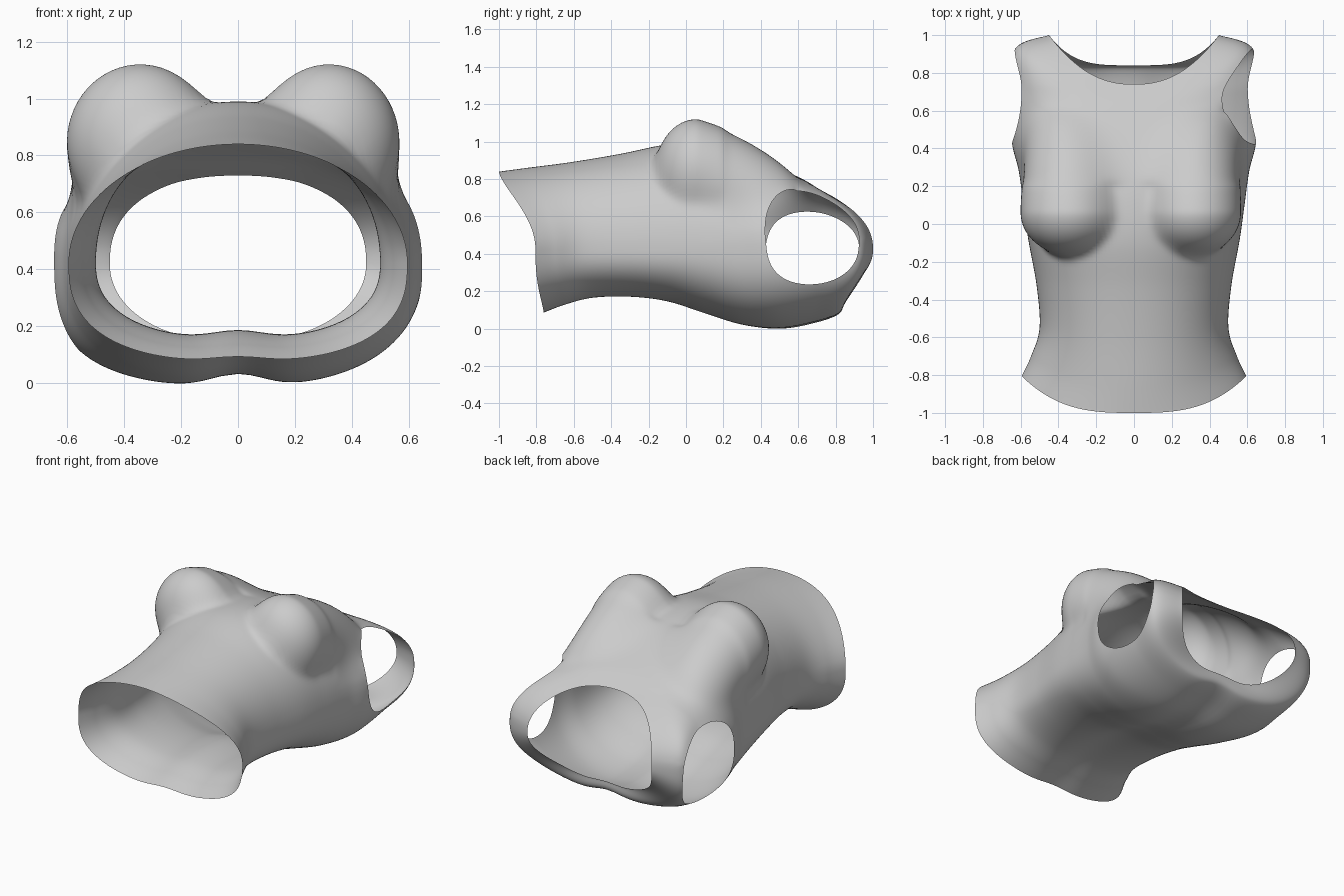
import bpy, bmesh, math

if "Cube" in bpy.data.objects:
    bpy.data.objects.remove(bpy.data.objects["Cube"])

# Body sections from hem to neckline:
# y front, y side, y back, z front, z back, half width, front and back squareness
SECTIONS = [
    (-1.00, -.805, -.76, .852, .09, .595, 2.0, 2.6),
    (-.85, -.70, -.65, .872, .13, .545, 2.0, 2.5),
    (-.62, -.55, -.50, .902, .165, .500, 2.1, 2.4),
    (-.35, -.33, -.30, .947, .17, .515, 2.1, 2.4),
    (-.10, -.08, -.10, .997, .145, .560, 2.1, 2.4),
    (.10, .10, .10, .995, .08, .585, 2.1, 2.4),
    (.30, .28, .30, .952, .02, .610, 2.2, 2.5),
    (.50, .45, .50, .87, .003, .648, 2.4, 2.6),
    (.63, .72, .68, .81, .035, .645, 2.6, 2.7),
    (.70, .93, .82, .765, .085, .628, 2.5, 2.5),
    (.74, 1.00, .84, .742, .155, .450, 2.3, 2.1),
]
MID = .435
LAST = len(SECTIONS) - 1
STEPS, AROUND = 14, 180


def section(u):
    """Catmull-Rom blend of the section table."""
    i = min(int(u), LAST - 1)
    t = u - i
    a, b, c, d = (SECTIONS[max(0, min(LAST, k))] for k in range(i - 1, i + 3))
    return [.5 * (2 * q + (r - p) * t + (2 * p - 5 * q + 4 * r - s) * t * t
                  + (3 * q - p - 3 * r + s) * t ** 3)
            for p, q, r, s in zip(a, b, c, d)]


def bust_radius(y, dx, dz):
    """Distance from the body axis to the bust form, and the blend width."""
    t = (y - .06) / (.54 if y > .06 else .225)
    up = min(max(t, 0), 1.2)
    cx, rx = (.318, .25) if dx > 0 else (.342, .26)
    dx = abs(dx)
    cz, rz = .86 - MID - .15 * up, .275
    a = (dx / rx) ** 2 + (dz / rz) ** 2
    b = dx * cx / rx ** 2 + dz * cz / rz ** 2
    c = (cx / rx) ** 2 + (cz / rz) ** 2 - 1 + t * t
    disc = b * b - a * c
    root = math.copysign(math.sqrt(abs(disc)), disc)
    return (b + root) / a, .11 + .12 * up


def surface(u, th):
    yf, ys, yb, zf, zb, w, nf, nb = section(u)
    c, s = math.cos(th), math.sin(th)
    # the back is fuller at the left shoulder than the right
    nb += (-.3 if c > 0 else .5) * math.exp(-((u - 8) / 1.2) ** 2)
    n = nf if s > 0 else nb
    x = math.copysign(w * abs(c) ** (2 / n), c)
    h = abs(s) ** (2 / n)
    if s > 0:
        z = (zf - MID) * h
        y = yf + (ys - yf) * abs(c) ** (3 - min(u / 2, 1))
        r = math.hypot(x, z)
        e, k = bust_radius(y, x / r, z / r)
        blend = max(k - abs(r - e), 0) / k
        f = max(r, e) + blend * blend * k / 4 * min(1, h * 1.5)
        x, z = x * f / r, z * f / r
    else:
        z = (zb - MID) * h
        y = yb + (ys - yb) * abs(c) ** (3.5 if u > 8 else 3 + .5 * u / 8)
        groove = .015 + .03 * math.exp(-((u - 6) / 3.5) ** 2)
        z += groove * math.exp(-(x / .13) ** 2) * h      # spine groove
    return x, y, z + MID


def armhole(u, th):
    """Which armhole a point is nearest to, and its relative distance."""
    right = math.cos(th) > 0
    ang = math.atan2(math.sin(th), abs(math.cos(th)))
    centre, half = (math.radians(13), math.radians(36)) if right \
        else (math.radians(-8), math.radians(34))
    a, b = (u - 7.93) / 1.07, (ang - centre) / half
    d = (abs(a) ** 2.2 + abs(b) ** 2.2) ** (1 / 2.2)
    return d, a, b, centre, half, right


# Garment shell swept from hem to neckline
bm = bmesh.new()
rows, params = [], {}
for i in range(LAST * STEPS + 1):
    row = []
    for j in range(AROUND):
        u, th = i / STEPS, 2 * math.pi * j / AROUND
        v = bm.verts.new(surface(u, th))
        params[v] = (u, th)
        row.append(v)
    rows.append(row)

# Faces, leaving the two armholes open
for i in range(LAST * STEPS):
    for j in range(AROUND):
        if armhole((i + .5) / STEPS, 2 * math.pi * (j + .5) / AROUND)[0] < 1:
            continue
        k = (j + 1) % AROUND
        bm.faces.new((rows[i][j], rows[i + 1][j], rows[i + 1][k], rows[i][k]))

# Snap the armhole rims to a clean curve
for v in list(bm.verts):
    u, th = params[v]
    if not v.link_faces:
        bm.verts.remove(v)
    elif v.is_boundary and 0 < u < LAST:
        d, a, b, centre, half, right = armhole(u, th)
        ang = centre + b / d * half
        v.co = surface(7.93 + a / d * 1.07, ang if right else math.pi - ang)


def relax(verts, times):
    for _ in range(times):
        bmesh.ops.smooth_vert(bm, verts=verts, factor=.5, use_axis_x=True,
                              use_axis_y=True, use_axis_z=True)


# Soften the bust creases, mostly on the upper chest
inner = [v for v in bm.verts if not v.is_boundary]
relax([v for v in inner if v.co.z > .55 and .2 < v.co.y < .72], 30)
relax([v for v in inner if v.co.z > .5], 4)

bmesh.ops.recalc_face_normals(bm, faces=bm.faces)
low = min(v.co.z for v in bm.verts)
for v in bm.verts:
    v.co.z -= low

mesh = bpy.data.meshes.new("tank_top")
bm.to_mesh(mesh)
bm.free()
top = bpy.data.objects.new("tank_top", mesh)
bpy.context.collection.objects.link(top)
for p in mesh.polygons:
    p.use_smooth = True
